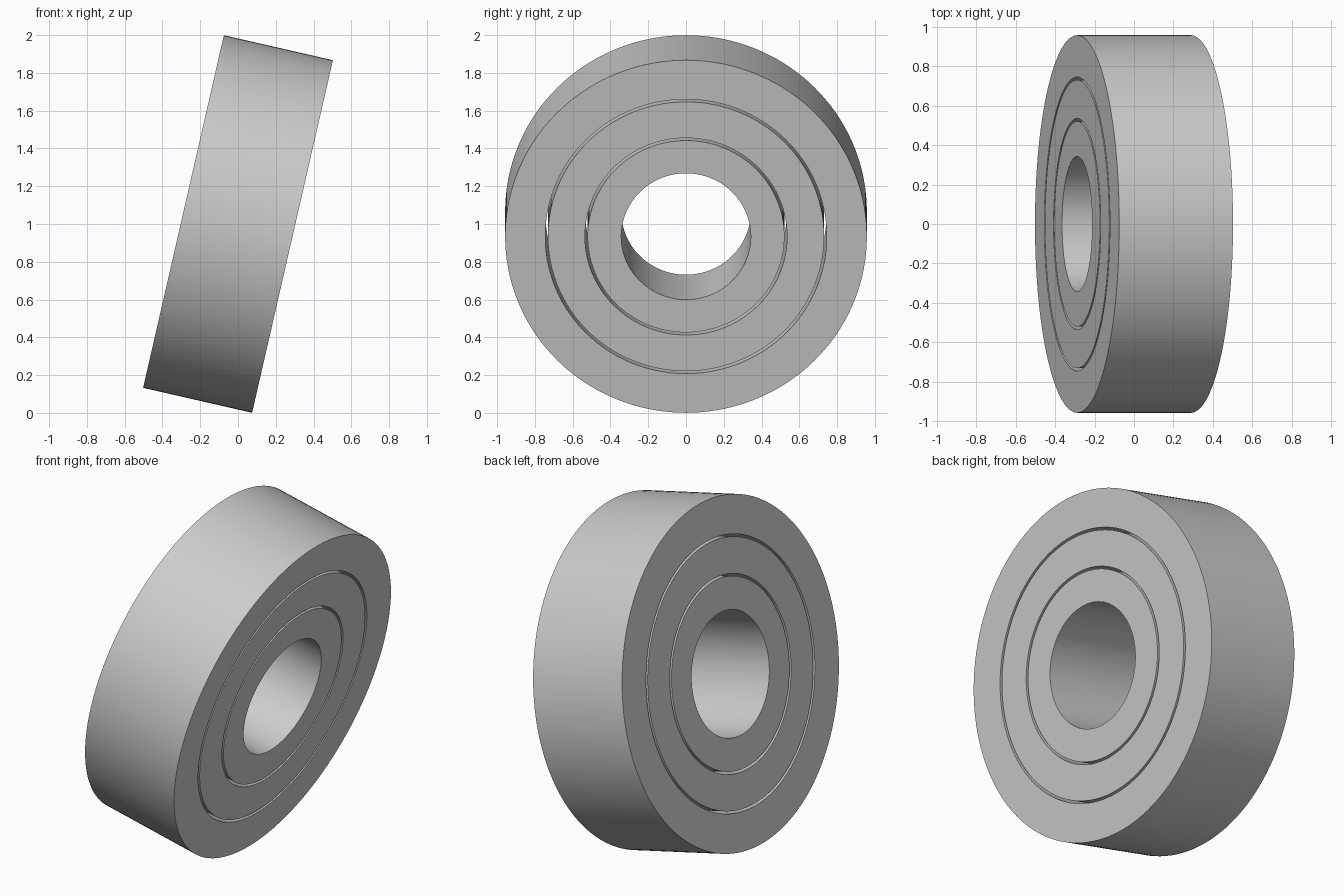
import bpy, bmesh, math
from mathutils import Matrix

cube = bpy.data.objects.get("Cube")
if cube:
    bpy.data.objects.remove(cube, do_unlink=True)

WIDTH = 0.592
TILT = math.radians(12.9)
SEGMENTS = 144

steel = bpy.data.materials.new("light grey steel")
steel.use_nodes = True
colour = (0.6, 0.6, 0.6, 1)
steel.diffuse_color = colour
steel.node_tree.nodes["Principled BSDF"].inputs["Base Color"].default_value = colour


def ring(name, inner, outer):
    """Flat-faced ring spun around the x axis, then tilted."""
    bm = bmesh.new()
    h = WIDTH / 2
    section = [(-h, inner), (-h, outer), (h, outer), (h, inner)]
    verts = [bm.verts.new((x, 0, r)) for x, r in section]
    edges = [bm.edges.new((verts[i], verts[(i + 1) % 4])) for i in range(4)]
    bmesh.ops.spin(bm, geom=verts + edges, cent=(0, 0, 0), axis=(1, 0, 0),
                   angle=math.tau, steps=SEGMENTS, use_merge=True)
    bmesh.ops.remove_doubles(bm, verts=bm.verts, dist=0.0001)
    bmesh.ops.recalc_face_normals(bm, faces=bm.faces)
    bm.transform(Matrix.Translation((0, 0, 1)) @ Matrix.Rotation(TILT, 4, 'Y'))
    mesh = bpy.data.meshes.new(name)
    bm.to_mesh(mesh)
    bm.free()
    mesh.materials.append(steel)
    obj = bpy.data.objects.new(name, mesh)
    bpy.context.collection.objects.link(obj)
    bpy.ops.object.select_all(action='DESELECT')
    obj.select_set(True)
    bpy.context.view_layer.objects.active = obj
    bpy.ops.object.shade_smooth_by_angle(angle=math.radians(30))


# Three concentric rings with narrow gaps between them
ring("inner_ring", 0.343, 0.521)
ring("middle_ring", 0.535, 0.731)
ring("outer_ring", 0.745, 0.9575)
